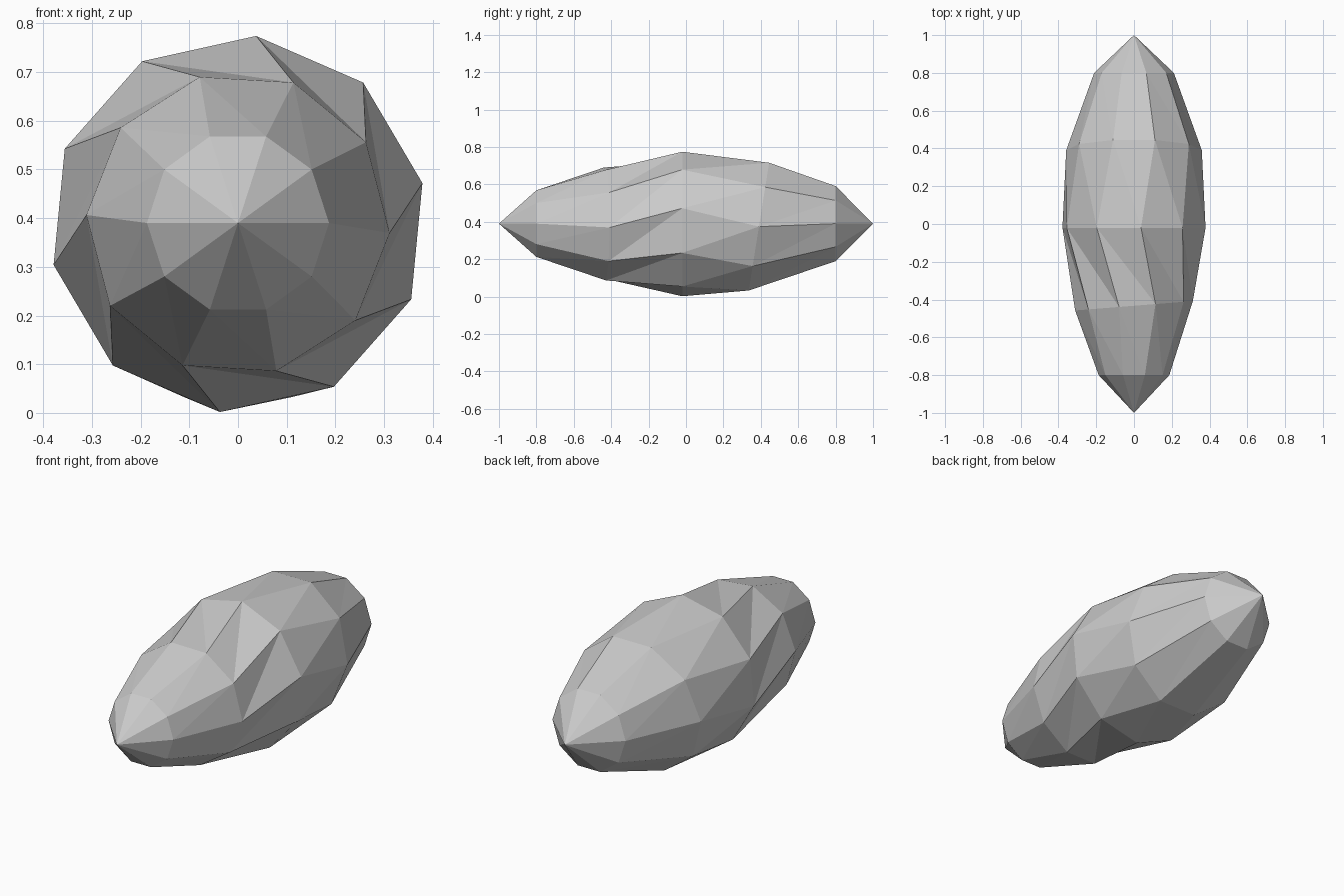
import bpy
import bmesh
import math

SIDES = 10
MID_Z = 0.388

cube = bpy.data.objects.get("Cube")
if cube:
    bpy.data.objects.remove(cube, do_unlink=True)

# Stone colour
grey = (0.6, 0.6, 0.6, 1.0)
stone = bpy.data.materials.new("stone grey")
stone.use_nodes = True
stone.diffuse_color = grey
bsdf = next(n for n in stone.node_tree.nodes if n.type == 'BSDF_PRINCIPLED')
bsdf.inputs["Base Color"].default_value = grey
bsdf.inputs["Roughness"].default_value = 0.9

# Rings from front to back: y, radius, twist in degrees, height, tilt along x, tilt along z
RINGS = [
    (-0.80, 0.187, 0.0, 0.39, 0.0, 0.0),
    (-0.433, 0.312, -3.4, MID_Z, 0.08, 0.0),
    (-0.02, 0.388, 12.5, MID_Z, 0.0, 0.0),
    (0.39, 0.359, 0.0, 0.374, 0.0, 0.16),
    (0.80, 0.211, 0.0, 0.39, 0.0, 0.0),
]


def add_ring(bm, y, radius, twist, height, tilt_x, tilt_z):
    verts = []
    for k in range(SIDES):
        a = math.radians(twist) + math.tau * k / SIDES
        x, z = radius * math.cos(a), radius * math.sin(a)
        verts.append(bm.verts.new((x, y + tilt_x * x + tilt_z * z, height + z)))
    return verts


bm = bmesh.new()
rings = [add_ring(bm, *ring) for ring in RINGS]
front_tip = bm.verts.new((0, -1, 0.39))
back_tip = bm.verts.new((0, 1, 0.39))

# Pointed ends and twisted bands of triangles between the rings
for k in range(SIDES):
    n = (k + 1) % SIDES
    bm.faces.new((front_tip, rings[0][k], rings[0][n]))
    bm.faces.new((back_tip, rings[-1][n], rings[-1][k]))
    for a, b in zip(rings, rings[1:]):
        bm.faces.new((a[k], b[k], b[n]))
        bm.faces.new((a[k], b[n], a[n]))
bmesh.ops.recalc_face_normals(bm, faces=bm.faces)

mesh = bpy.data.meshes.new("faceted_rock")
bm.to_mesh(mesh)
bm.free()
mesh.materials.append(stone)
rock = bpy.data.objects.new("faceted_rock", mesh)
bpy.context.collection.objects.link(rock)
